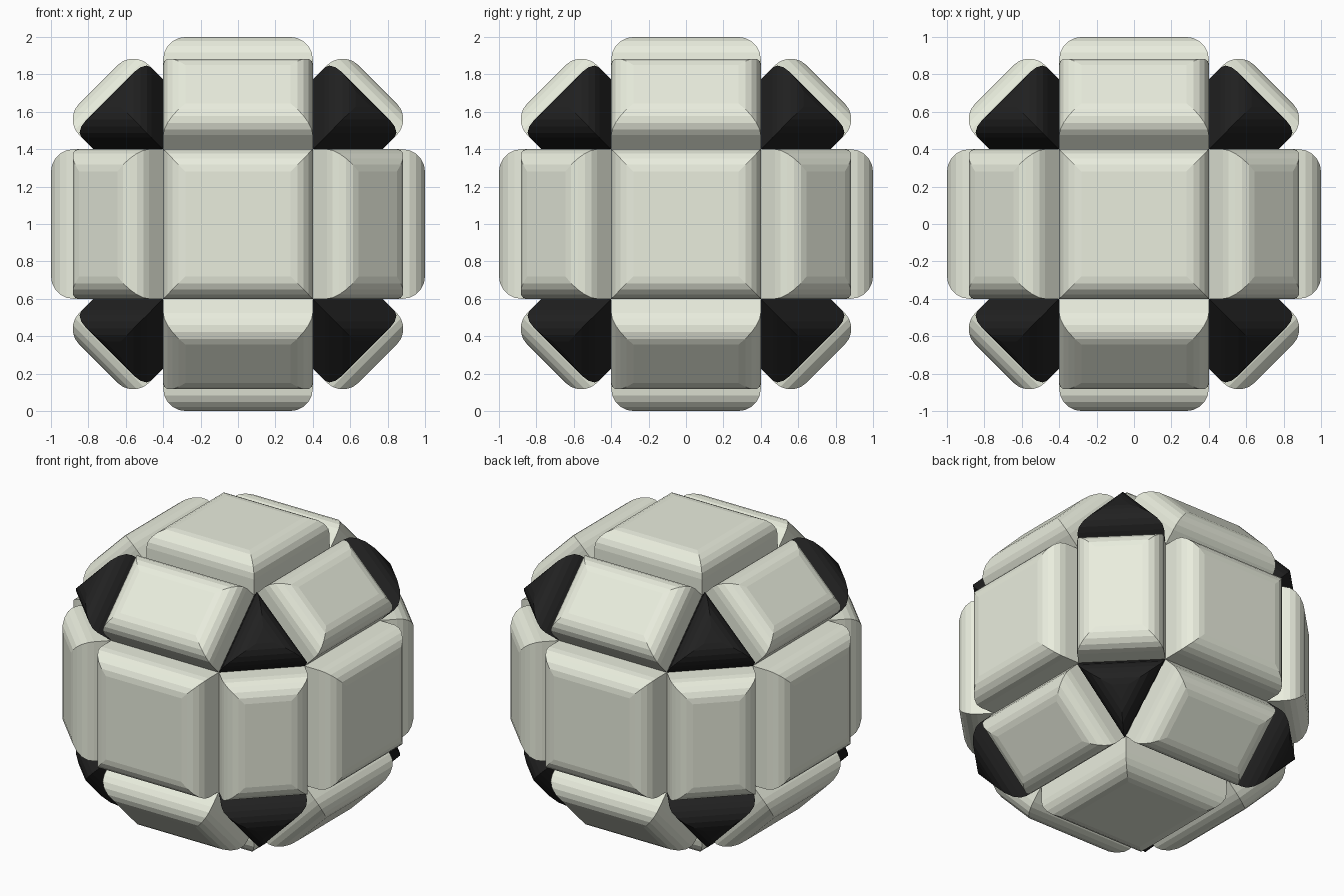
import bpy, math
from itertools import product
from mathutils import Vector

if "Cube" in bpy.data.objects:
    bpy.data.objects.remove(bpy.data.objects["Cube"])

A = 0.4      # half width of a face tile
B = 0.774    # distance of the core faces from the centre
H = 0.226    # tile height
R = 0.12     # rounding of the outer rim
SEG = 5
CENTRE = Vector((0, 0, 1))


def material(name, col):
    m = bpy.data.materials.new(name)
    m.diffuse_color = (*col, 1)
    m.use_nodes = True
    m.node_tree.nodes["Principled BSDF"].inputs["Base Color"].default_value = m.diffuse_color
    return m


CREAM = material("cream", (0.82, 0.85, 0.73))
BLACK = material("black", (0.015, 0.015, 0.015))


def inset(pts, d):
    """Move every corner of a convex polygon inwards by distance d per edge."""
    out = []
    for i, p in enumerate(pts):
        e1 = (pts[i - 1] - p).normalized()
        e2 = (pts[(i + 1) % len(pts)] - p).normalized()
        out.append(p + (e1 + e2) * d / e1.cross(e2).length)
    return out


def tile(name, pts, mat):
    """Raise a core face into a tile with a rounded, mitred rim."""
    mid = sum(pts, Vector()) / len(pts)
    n = (pts[1] - pts[0]).cross(pts[2] - pts[1]).normalized()
    if n.dot(mid) < 0:
        pts, n = pts[::-1], -n
    k = len(pts)
    verts = list(pts)
    for s in range(SEG + 1):
        a = math.pi / 2 * s / SEG
        lift = n * (H - R + R * math.sin(a))
        verts += [p + lift for p in inset(pts, R * (1 - math.cos(a)))]
    faces = [tuple(range(k))[::-1], tuple(range((SEG + 1) * k, (SEG + 2) * k))]
    for r in range(SEG + 1):
        for i in range(k):
            j = (i + 1) % k
            faces.append((r * k + i, r * k + j, (r + 1) * k + j, (r + 1) * k + i))
    me = bpy.data.meshes.new(name)
    me.from_pydata([v + CENTRE for v in verts], [], faces)
    me.materials.append(mat)
    ob = bpy.data.objects.new(name, me)
    bpy.context.collection.objects.link(ob)


def vec(axis, along, u, v):
    """Point with 'along' on the given axis and u, v on the next two."""
    p = Vector((0, 0, 0))
    p[axis], p[(axis + 1) % 3], p[(axis + 2) % 3] = along, u, v
    return p


for ax in range(3):
    # square tiles on the six main sides
    for s in (-1, 1):
        tile("face_tile", [vec(ax, s * B, -A, -A), vec(ax, s * B, A, -A),
                           vec(ax, s * B, A, A), vec(ax, s * B, -A, A)], CREAM)
    # slanted tiles along the twelve edges
    for s, t in product((-1, 1), repeat=2):
        tile("edge_tile", [vec(ax, -A, s * A, t * B), vec(ax, A, s * A, t * B),
                           vec(ax, A, s * B, t * A), vec(ax, -A, s * B, t * A)], CREAM)

# black triangular corners
for s in product((-1, 1), repeat=3):
    tile("corner_tile", [Vector([s[i] * (B if i == ax else A) for i in range(3)])
                         for ax in range(3)], BLACK)
